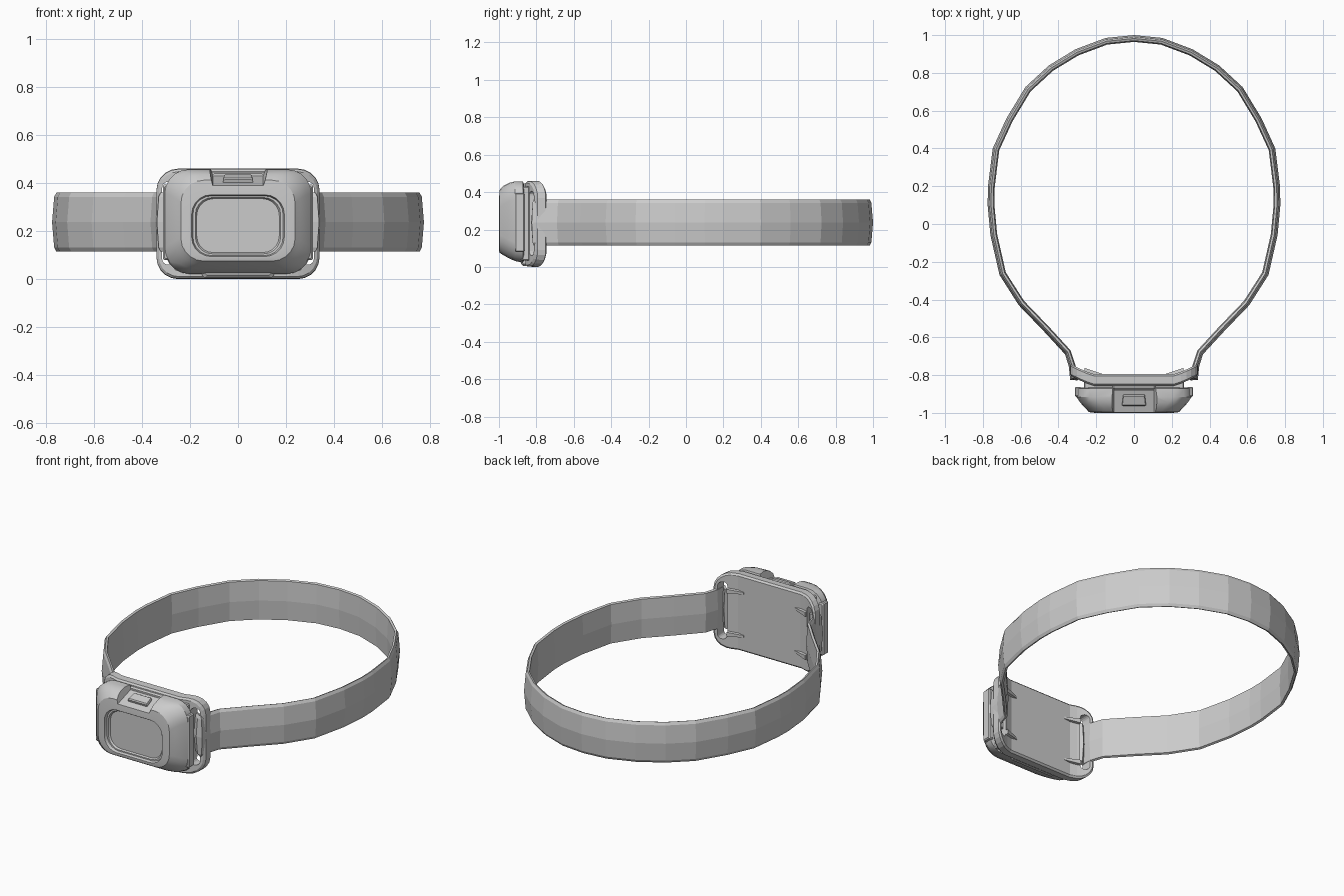
import bpy, bmesh, math
from mathutils import Vector

if "Cube" in bpy.data.objects:
    bpy.data.objects.remove(bpy.data.objects["Cube"])


def rrect(hw, z0, z1, r, n=5, cx=0.0):
    """Rounded rectangle in the xz plane."""
    pts = []
    corners = [(cx + hw - r, z1 - r), (cx - hw + r, z1 - r), (cx - hw + r, z0 + r), (cx + hw - r, z0 + r)]
    for i, (x, z) in enumerate(corners):
        for k in range(n + 1):
            a = math.radians(90 * (i + k / n))
            pts.append((x + r * math.cos(a), z + r * math.sin(a)))
    return pts


def loft(name, loops, smooth=None):
    """Skin equal-length closed loops and cap both ends."""
    bm = bmesh.new()
    rows = [[bm.verts.new(p) for p in loop] for loop in loops]
    n = len(rows[0])
    for a, b in zip(rows, rows[1:]):
        for i in range(n):
            bm.faces.new((a[i], a[(i + 1) % n], b[(i + 1) % n], b[i]))
    bm.faces.new(rows[0][::-1])
    bm.faces.new(rows[-1])
    bmesh.ops.recalc_face_normals(bm, faces=bm.faces)
    me = bpy.data.meshes.new(name)
    bm.to_mesh(me)
    bm.free()
    ob = bpy.data.objects.new(name, me)
    bpy.context.collection.objects.link(ob)
    if smooth:
        activate(ob)
        bpy.ops.object.shade_smooth_by_angle(angle=math.radians(smooth))
    return ob


def activate(ob):
    bpy.ops.object.select_all(action='DESELECT')
    ob.select_set(True)
    bpy.context.view_layer.objects.active = ob


def slab(name, rings, n=5, cx=0.0, smooth=None):
    """Loft of rounded rectangles given as (y, half width, z0, z1, radius)."""
    return loft(name, [[(x, y, z) for x, z in rrect(hw, z0, z1, r, n, cx)]
                       for y, hw, z0, z1, r in rings], smooth)


def cut(ob, cutter):
    mod = ob.modifiers.new("cut", 'BOOLEAN')
    mod.operation = 'DIFFERENCE'
    mod.solver = 'EXACT'
    mod.object = cutter
    activate(ob)
    bpy.ops.object.modifier_apply(modifier=mod.name)
    bpy.data.objects.remove(cutter)


def block(name, x0, x1, y0, y1, z0, z1, bevel=0.006):
    b = bevel
    hw, cx = (x1 - x0) / 2, (x0 + x1) / 2
    return slab(name, [(y0, hw - b, z0 + b, z1 - b, b), (y0 + b, hw, z0, z1, b),
                       (y1 - b, hw, z0, z1, b), (y1, hw - b, z0 + b, z1 - b, b)], 1, cx)


# Head strap: outer path swept with a slightly bulged section
half = [(0.15, 0.985), (0.31, 0.925), (0.45, 0.84), (0.575, 0.725), (0.675, 0.56), (0.748, 0.40),
        (0.773, 0.20), (0.775, 0.10), (0.76, -0.06), (0.712, -0.27), (0.61, -0.43), (0.48, -0.565),
        (0.365, -0.69), (0.345, -0.755), (0.338, -0.825), (0.30, -0.828), (0.265, -0.80)]
path = [Vector((-x, y)) for x, y in reversed(half)] + [Vector((0, 1.0))] + [Vector(p) for p in half]
section = [(0.0, 0.237), (-0.009, 0.343), (-0.018, 0.360), (-0.03, 0.355),
           (-0.036, 0.237), (-0.03, 0.120), (-0.018, 0.115), (-0.009, 0.131)]
rings = []
for i, p in enumerate(path):
    d = (path[min(i + 1, len(path) - 1)] - path[max(i - 1, 0)]).normalized()
    out = Vector((-d.y, d.x))
    rings.append([(p.x + out.x * o, p.y + out.y * o, z) for o, z in section])
loft("head_strap", rings)

# Back plate: slotted rounded plate whose ends sweep backwards
plate = slab("back_plate", [(-0.857, 0.33, 0.01, 0.448, 0.085), (-0.848, 0.34, 0.002, 0.458, 0.09),
                            (-0.805, 0.34, 0.0, 0.46, 0.09), (-0.795, 0.33, 0.01, 0.45, 0.085)])
for s in (-1, 1):
    cut(plate, slab("slot_cutter", [(y, 0.025, 0.06, 0.405, 0.024) for y in (-0.95, -0.70)], 4, s * 0.291))
bm = bmesh.new()
bm.from_mesh(plate.data)
for x in (-0.29, -0.25, -0.21, 0.21, 0.25, 0.29):
    bmesh.ops.bisect_plane(bm, geom=bm.verts[:] + bm.edges[:] + bm.faces[:],
                           plane_co=(x, 0, 0), plane_no=(1, 0, 0))
for v in bm.verts:
    t = max(0.0, abs(v.co.x) - 0.21) / 0.13
    v.co.y += 0.055 * t ** 1.2
bmesh.ops.triangulate(bm, faces=[f for f in bm.faces if len(f.verts) > 4])
bm.to_mesh(plate.data)
bm.free()

# Ribs beside the slots on the rear of the plate
for s, side in ((-1, "left"), (1, "right")):
    for z, where in ((0.095, "lower"), (0.355, "upper")):
        loft(f"{side}_{where}_rib", [
            [(s * 0.17, -0.80, z - 0.006), (s * 0.17, -0.793, z - 0.006),
             (s * 0.17, -0.793, z + 0.006), (s * 0.17, -0.80, z + 0.006)],
            [(s * 0.262, -0.80, z - 0.018), (s * 0.262, -0.762, z - 0.013),
             (s * 0.262, -0.762, z + 0.013), (s * 0.262, -0.80, z + 0.018)]])

# Lamp housing: tapered shell whose rings continue into the lens recess
housing = slab("lamp_housing", [
    (-0.866, 0.285, 0.035, 0.44, 0.085),
    (-0.872, 0.305, 0.022, 0.456, 0.10),
    (-0.915, 0.305, 0.032, 0.457, 0.10),
    (-0.945, 0.285, 0.045, 0.450, 0.10),
    (-0.975, 0.258, 0.062, 0.435, 0.10),
    (-0.996, 0.238, 0.075, 0.412, 0.095),
    (-1.000, 0.205, 0.087, 0.362, 0.085),
    (-1.000, 0.193, 0.094, 0.351, 0.08),
    (-0.982, 0.188, 0.098, 0.347, 0.078),
    (-0.982, 0.178, 0.105, 0.340, 0.072),
    (-0.972, 0.172, 0.110, 0.335, 0.07)], 5)

# Sloped notch in the housing top for the switch
cut(housing, loft("notch_cutter", [
    [(-0.105, -1.05, 0.372), (0.105, -1.05, 0.372), (0.14, -1.05, 0.50), (-0.14, -1.05, 0.50)],
    [(-0.105, -0.85, 0.438), (0.105, -0.85, 0.438), (0.13, -0.85, 0.50), (-0.13, -0.85, 0.50)]]))
activate(housing)
bpy.ops.object.shade_smooth_by_angle(angle=math.radians(28))

# Switch button, tilted to the notch floor
button = slab("switch_button", [(-0.03, 0.063, -0.01, 0.012, 0.006), (-0.024, 0.063, -0.01, 0.018, 0.008),
                                (0.024, 0.058, -0.01, 0.018, 0.008), (0.03, 0.055, -0.01, 0.012, 0.006)], 2)
button.location = (0, -0.93, 0.412)
button.rotation_euler.x = math.atan2(0.066, 0.2)

# Side clips
for s, side in ((-1, "left"), (1, "right")):
    block(f"{side}_clip", *sorted((s * 0.28, s * 0.313)), -0.915, -0.862, 0.08, 0.395)

# Core joining housing and plate, bottom hinge and top latch
block("housing_core", -0.265, 0.265, -0.885, -0.835, 0.035, 0.43)
block("bottom_hinge", -0.15, 0.15, -0.882, -0.845, 0.006, 0.045, 0.01)
block("top_latch", -0.115, 0.115, -0.876, -0.845, 0.41, 0.447, 0.008)
